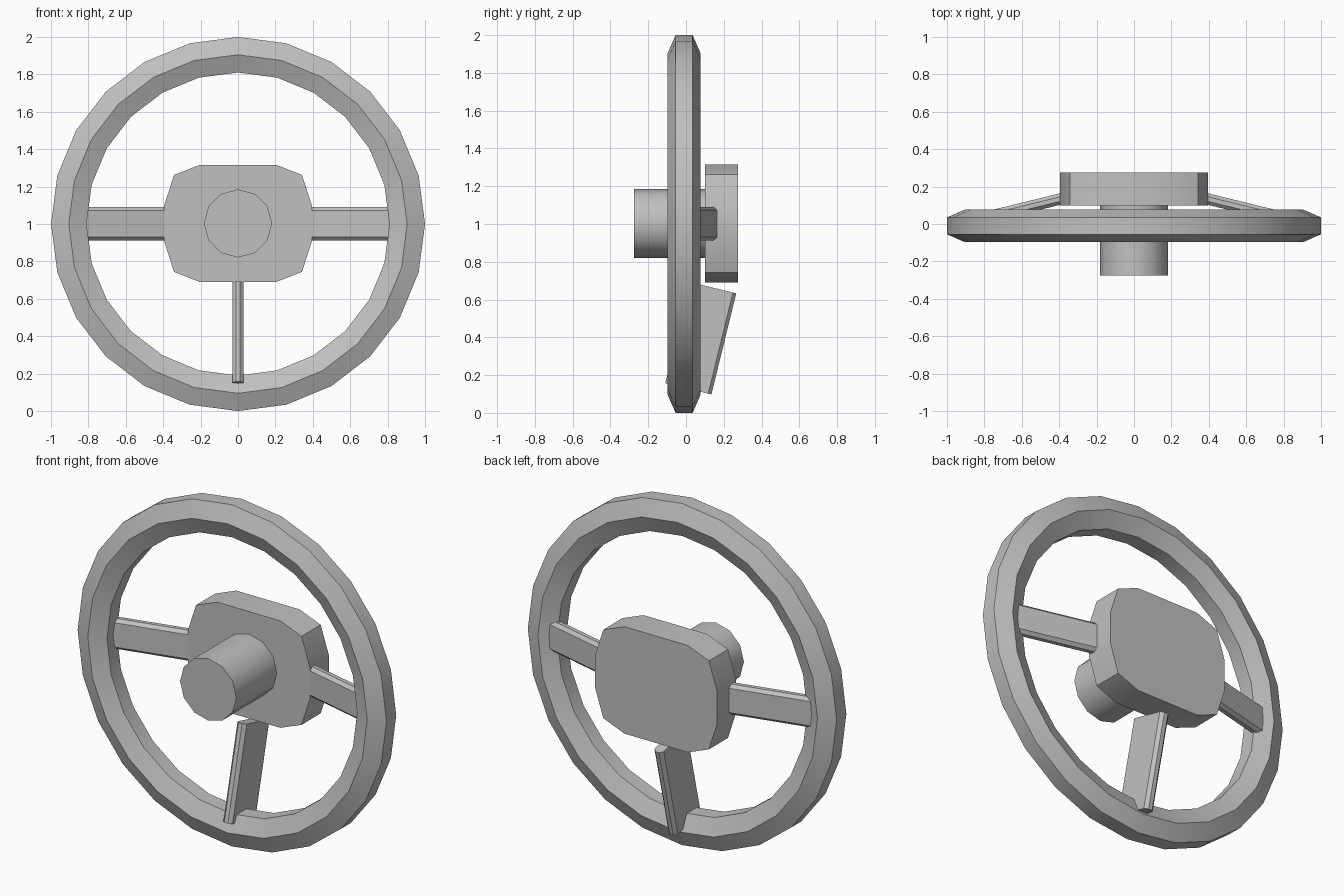
import bpy, bmesh
from math import sin, cos, pi, radians
from mathutils import Matrix, Vector

cube = bpy.data.objects.get("Cube")
if cube:
    bpy.data.objects.remove(cube, do_unlink=True)

grey = bpy.data.materials.new("grey")
grey.use_nodes = True
colour = (0.53, 0.53, 0.53, 1)
grey.diffuse_color = colour
grey.node_tree.nodes["Principled BSDF"].inputs["Base Color"].default_value = colour


def finish(name, bm):
    """Turn a bmesh into an object, smooth except at sharp edges."""
    bmesh.ops.recalc_face_normals(bm, faces=bm.faces)
    mesh = bpy.data.meshes.new(name)
    bm.to_mesh(mesh)
    bm.free()
    mesh.materials.append(grey)
    obj = bpy.data.objects.new(name, mesh)
    bpy.context.collection.objects.link(obj)
    bpy.ops.object.select_all(action="DESELECT")
    obj.select_set(True)
    bpy.context.view_layer.objects.active = obj
    bpy.ops.object.shade_smooth_by_angle(angle=radians(35))
    return obj


def prism(name, outline, length, centre, u, v):
    """Extrude an outline drawn on axes u, v, centred on a point."""
    u, v, centre = Vector(u), Vector(v), Vector(centre)
    w = u.cross(v) * length
    bm = bmesh.new()
    face = bm.faces.new([bm.verts.new(centre + u * a + v * b - w / 2) for a, b in outline])
    top = bmesh.ops.extrude_face_region(bm, geom=[face])["geom"]
    bmesh.ops.translate(bm, vec=w, verts=[e for e in top if isinstance(e, bmesh.types.BMVert)])
    return finish(name, bm)


def four_way(quarter):
    """Repeat a corner in all four quadrants, in order round the outline."""
    out = []
    for sx, sy, step in ((1, 1, 1), (-1, 1, -1), (-1, -1, 1), (1, -1, -1)):
        out += [(a * sx, b * sy) for a, b in quarter[::step]]
    return out


def bar_outline(width, thick, cut=0.018):
    return four_way([(width / 2, thick / 2 - cut), (width / 2 - cut, thick / 2)])


# Rim: a hexagon section (radius, y) swept round in 24 steps
section = [(1, -0.055), (1, 0.035), (0.905, 0.077), (0.81, 0.035), (0.81, -0.055), (0.905, -0.097)]
steps = 24
bm = bmesh.new()
loops = []
for i in range(steps):
    a = 2 * pi * i / steps
    loops.append([bm.verts.new((r * cos(a), y, 1 + r * sin(a))) for r, y in section])
for i in range(steps):
    here, after = loops[i], loops[(i + 1) % steps]
    for j in range(len(section)):
        k = (j + 1) % len(section)
        bm.faces.new((here[j], here[k], after[k], after[j]))
finish("rim", bm)

# Hub pad and steering column
X, Z = (1, 0, 0), (0, 0, 1)
pad = four_way([(0.395, 0.095), (0.342, 0.259), (0.205, 0.313)])
prism("hub_pad", pad, 0.177, (0, 0.188, 1.003), X, Z)
circle = [(0.182 * cos(pi * i / 6), 0.182 * sin(pi * i / 6)) for i in range(12)]
prism("column", circle, 0.395, (0, -0.078, 1.003), X, Z)

# Spokes, all sloping forward from the hub to the rim
c, s = cos(radians(13.8)), sin(radians(13.8))
for name, side in (("left_spoke", 1), ("right_spoke", -1)):
    prism(name, bar_outline(0.178, 0.06), 0.55, (0.6 * side, 0.083, 1.002), Z, (s * side, c, 0))
prism("lower_spoke", bar_outline(0.252, 0.06), 0.551, (0, 0.078, 0.395), (0, c, -s), X)
